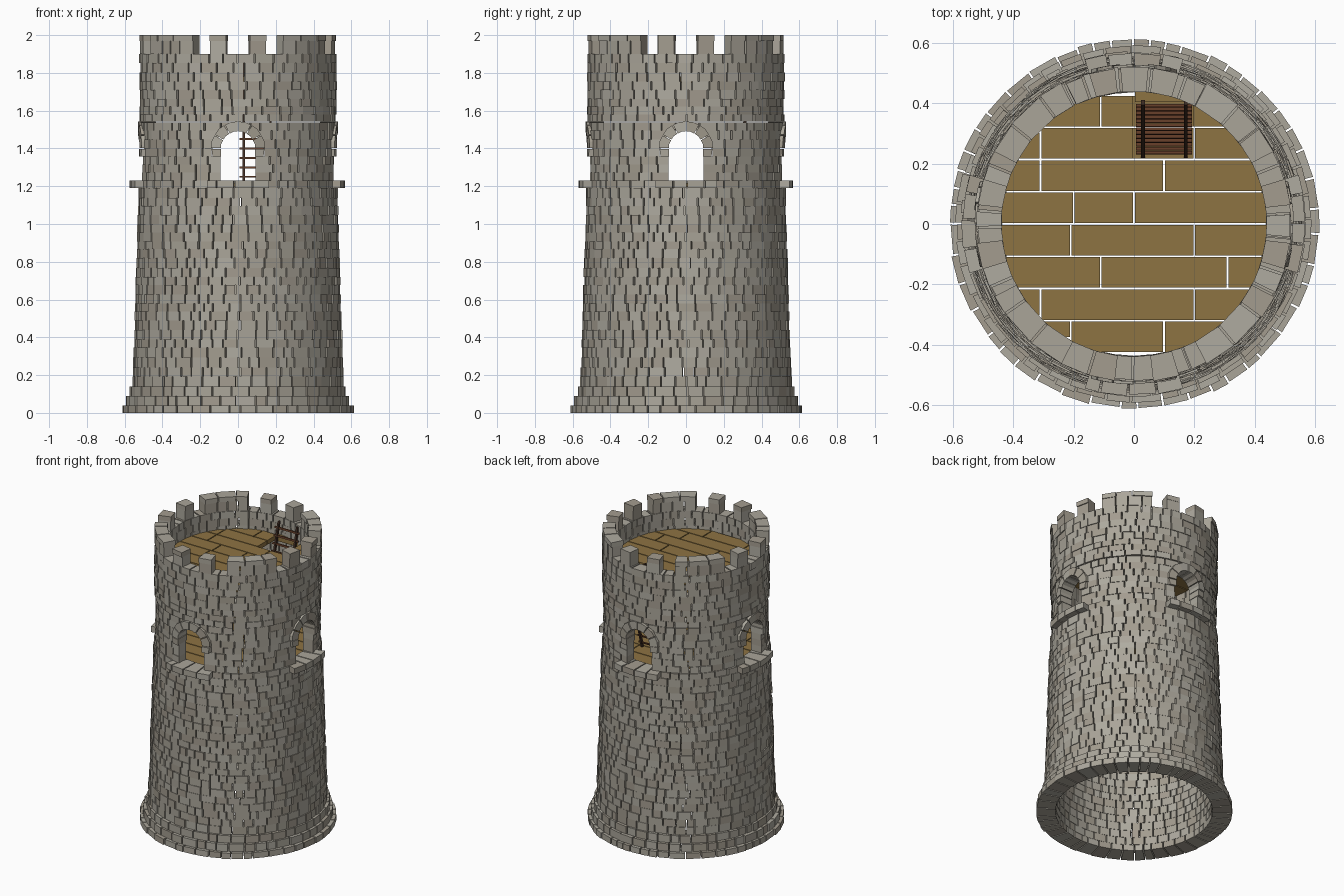
import bpy, bmesh, math, random
from mathutils import Matrix, Vector

if "Cube" in bpy.data.objects:
    bpy.data.objects.remove(bpy.data.objects["Cube"])

random.seed(4)


def material(name, rgb):
    m = bpy.data.materials.new(name)
    m.diffuse_color = [((c / 255 + 0.055) / 1.055) ** 2.4 for c in rgb] + [1.0]
    m.use_nodes = True
    m.node_tree.nodes["Principled BSDF"].inputs["Base Color"].default_value = m.diffuse_color
    return m


STONE = [material("stone grey", (170, 165, 153)),
         material("stone warm grey", (163, 156, 143)),
         material("stone pale grey", (175, 171, 160))]
PLANK = [material("plank ochre", (141, 115, 66))]
RAIL = [material("dark wood", (66, 46, 36))]
RUNG = [material("rung brown", (104, 64, 42))]


def hexa(bm, low, high):
    """Solid between two matching point loops, random colour slot."""
    a = [bm.verts.new(p) for p in low]
    b = [bm.verts.new(p) for p in high]
    n = len(a)
    faces = [bm.faces.new(a[::-1]), bm.faces.new(b)]
    for i in range(n):
        j = (i + 1) % n
        faces.append(bm.faces.new((a[i], a[j], b[j], b[i])))
    slot = random.choice((0, 0, 1, 2))
    for f in faces:
        f.material_index = slot


def finish(bm, name, mats):
    bmesh.ops.recalc_face_normals(bm, faces=bm.faces)
    me = bpy.data.meshes.new(name)
    bm.to_mesh(me)
    bm.free()
    for m in mats:
        me.materials.append(m)
    ob = bpy.data.objects.new(name, me)
    bpy.context.collection.objects.link(ob)
    return ob


def polar(r, a, z):
    return (r * math.cos(a), r * math.sin(a), z)


def stone(bm, z0, z1, ri, ro, ang, u0, u1):
    """Wedge stone; ang(r, u) gives the angle of its end planes."""
    ro += random.uniform(-0.004, 0.004)
    g = 0.0035
    ring = [(ri, ang(ri, u0) + g / ri), (ro, ang(ro, u0) + g / ro),
            (ro, ang(ro, u1) - g / ro), (ri, ang(ri, u1) - g / ri)]
    hexa(bm, [polar(r, a, z0) for r, a in ring], [polar(r, a, z1) for r, a in ring])


def cuts(length, size=0.074):
    """Random joint positions from 0 to 1 along a run of stones."""
    n = max(1, round(length / size))
    w = [random.uniform(0.65, 1.4) for _ in range(n)]
    s, out = 0, [0]
    for x in w:
        s += x / sum(w)
        out.append(s)
    return out


def span_row(bm, z0, z1, ri, ro, a0, a1, size=0.074):
    """Row of stones between two angles in degrees."""
    a0, a1 = math.radians(a0), math.radians(a1)
    c = cuts((a1 - a0) * ro, size)
    for u0, u1 in zip(c, c[1:]):
        stone(bm, z0, z1, ri, ro, lambda r, u: a0 + (a1 - a0) * u, u0, u1)


def ring_row(bm, z0, z1, ri, ro, size=0.074):
    s = random.uniform(0, 360)
    span_row(bm, z0, z1, ri, ro, s, s + 360, size)


def window_row(bm, z0, z1, ri, ro, w):
    """Course interrupted by four openings of half width w."""
    for k in range(4):
        def ang(r, u):
            e = math.asin(w / r)
            return k * math.pi / 2 + e + (math.pi / 2 - 2 * e) * u
        c = cuts((math.pi / 2) * ro - 2 * w)
        for u0, u1 in zip(c, c[1:]):
            stone(bm, z0, z1, ri, ro, ang, u0, u1)


def levels(z0, z1, n):
    w = [random.uniform(0.85, 1.15) for _ in range(n)]
    out = [z0]
    for x in w:
        out.append(out[-1] + (z1 - z0) * x / sum(w))
    return list(zip(out, out[1:]))


def inner(z):
    return max(0.44, 0.49 - 0.05 * z / 1.2)


# Stepped base
bm = bmesh.new()
for z0, z1, r in ((0, 0.04, 0.612), (0.04, 0.09, 0.59), (0.09, 0.14, 0.572)):
    ring_row(bm, z0, z1, inner(z0), r, 0.08)
finish(bm, "base_courses", STONE)

# Tapering lower wall
bm = bmesh.new()
for z0, z1 in levels(0.14, 1.19, 22):
    ring_row(bm, z0, z1, inner(z0), 0.557 - 0.033 * (z0 - 0.14) / 1.05)
finish(bm, "lower_wall", STONE)

# Sill course, proud below each window
bm = bmesh.new()
for k in range(4):
    span_row(bm, 1.19, 1.23, 0.44, 0.57, k * 90 - 17, k * 90 + 17, 0.085)
    span_row(bm, 1.19, 1.23, 0.44, 0.522, k * 90 + 17, k * 90 + 73)
finish(bm, "window_sills", STONE)

# Wall around the windows
SPRING, R_IN, R_OUT = 1.40, 0.09, 0.138
bm = bmesh.new()
zs = [1.23, 1.273, 1.316, 1.358, 1.40, 1.447, 1.494, 1.538]
for z0, z1 in zip(zs, zs[1:]):
    if z1 < 1.39:
        w = R_IN
    else:
        w = math.sqrt(max(0, R_OUT ** 2 - (z1 - SPRING) ** 2))
    window_row(bm, z0, z1, 0.44, 0.514, w)
finish(bm, "window_wall", STONE)

# Arches: springers and wedge stones following the round wall
bm = bmesh.new()
for k in range(4):
    rot = Matrix.Rotation(k * math.pi / 2, 3, 'Z')

    def arch_stone(pts):
        ro = 0.53 + random.uniform(-0.003, 0.003)
        loops = [[rot @ Vector((x, -math.sqrt(r * r - x * x), z)) for x, z in pts]
                 for r in (0.437, ro)]
        hexa(bm, *loops)

    for s in (-1, 1):
        arch_stone([(s * x, z) for x, z in ((R_IN, 1.358), (0.135, 1.358),
                                            (0.14, 1.398), (R_IN, 1.398))])
    n = 6
    for i in range(n):
        a0, a1 = math.pi * i / n + 0.02, math.pi * (i + 1) / n - 0.02
        am = (a0 + a1) / 2
        arch_stone([(r * math.cos(a), SPRING + r * math.sin(a)) for r, a in
                    ((R_IN, a0), (0.142, a0), (0.145, am), (0.142, a1),
                     (R_IN, a1), (R_IN + 0.002, am))])
finish(bm, "window_arches", STONE)

# Upper wall and parapet
bm = bmesh.new()
for z0, z1 in levels(1.542, 1.90, 8):
    ring_row(bm, z0, z1, 0.44, 0.52, 0.08)
finish(bm, "upper_wall", STONE)

# Battlements: two narrow and one wide merlon per quarter
bm = bmesh.new()
for k in range(4):
    for a0, a1 in ((6.6, 17), (27, 63), (73, 83.4)):
        span_row(bm, 1.90, 1.968, 0.443, 0.52, k * 90 + a0, k * 90 + a1, 0.085)
        span_row(bm, 1.968, 2.0, 0.44, 0.523, k * 90 + a0, k * 90 + a1, 0.1)
finish(bm, "battlements", STONE)


def plank(bm, x0, x1, y0, y1, z0, z1, R=0.445):
    """Board trimmed to the round wall."""
    g, n = 0.003, 6
    x0, x1, y0, y1 = x0 + g, x1 - g, y0 + g, y1 - g
    left, right = [], []
    for i in range(n + 1):
        y = y0 + (y1 - y0) * i / n
        lim = math.sqrt(max(0, R * R - y * y))
        a, b = max(x0, -lim), min(x1, lim)
        if b - a > 0.002:
            left.append((a, y))
            right.append((b, y))
    if len(left) > 1:
        pts = right + left[::-1]
        hexa(bm, [(x, y, z0) for x, y in pts], [(x, y, z1) for x, y in pts])


# Plank floors; the upper one has a hatch
joints = [(-0.21, 0.1), (-0.31, 0.2), (-0.11, 0.31), (0.2, -0.21), (-0.2, 0.0),
          (0.1, -0.31), (-0.31, 0.2), (-0.11, 0.3)]
for name, z0, z1, hatch in (("lower_floor", 1.197, 1.217, False),
                            ("roof_floor", 1.75, 1.78, True)):
    bm = bmesh.new()
    for row, js in enumerate(joints):
        y0 = (row - 4) * 0.107
        xs = [-0.5] + sorted(js) + [0.5]
        for x0, x1 in zip(xs, xs[1:]):
            if hatch and row >= 6:
                plank(bm, x0, min(x1, 0.0), y0, y0 + 0.107, z0, z1)
                plank(bm, max(x0, 0.195), x1, y0, y0 + 0.107, z0, z1)
            else:
                plank(bm, x0, x1, y0, y0 + 0.107, z0, z1)
    if hatch:
        plank(bm, 0.0, 0.195, 0.402, 0.445, z0, z1)
    for f in bm.faces:
        f.material_index = 0
    finish(bm, name, PLANK)

# Leaning ladder
def lean(z):
    return 0.228 + (z - 1.217) * 0.175 / 0.673


def box(bm, x0, x1, z0, z1, t):
    low = [(x0, lean(z0) - t, z0), (x1, lean(z0) - t, z0),
           (x1, lean(z0) + t, z0), (x0, lean(z0) + t, z0)]
    high = [(x, y - lean(z0) + lean(z1), z1) for x, y, _ in low]
    hexa(bm, low, high)
    for f in bm.faces:
        f.material_index = 0


bm = bmesh.new()
for x in (0.03, 0.172):
    box(bm, x - 0.006, x + 0.006, 1.217, 1.89, 0.009)
finish(bm, "ladder_rails", RAIL)
bm = bmesh.new()
for i in range(13):
    z = 1.25 + i * 0.05
    box(bm, 0.007, 0.192, z - 0.005, z + 0.005, 0.005)
finish(bm, "ladder_rungs", RUNG)
